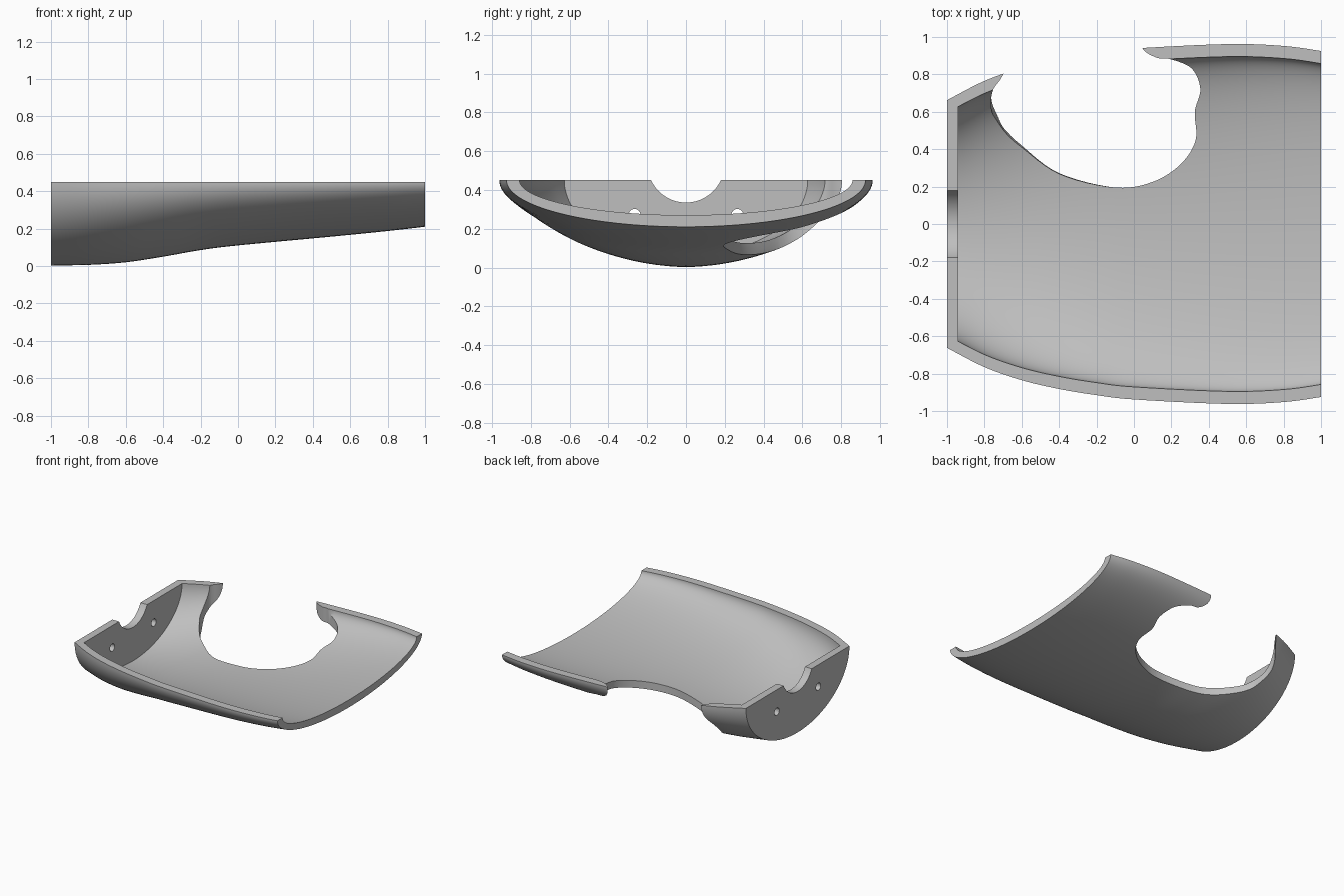
import bpy, bmesh, math
from mathutils import Vector

if "Cube" in bpy.data.objects:
    bpy.data.objects.remove(bpy.data.objects["Cube"], do_unlink=True)

RIM = 0.45
# station x, half width, underside height
STATIONS = [(-1, .662, .003), (-.8, .765, .006), (-.6, .835, .02), (-.4, .882, .05),
            (-.2, .915, .085), (0, .938, .11), (.5, .962, .157), (.8, .952, .187), (1, .925, .21)]

grey = bpy.data.materials.new("plain grey")
grey.use_nodes = True
grey.diffuse_color = (.52, .52, .52, 1)
grey.node_tree.nodes["Principled BSDF"].inputs["Base Color"].default_value = (.52, .52, .52, 1)


def smooth(points, steps, closed=False):
    """Catmull-Rom curve through the points."""
    pts = [Vector(p) for p in points]
    n = len(pts)
    at = (lambda i: pts[i % n]) if closed else (lambda i: pts[min(max(i, 0), n - 1)])
    out = []
    for i in range(n if closed else n - 1):
        a, b, c, d = (at(i + k) for k in (-1, 0, 1, 2))
        for s in range(steps):
            t = s / steps
            out.append(.5 * (2 * b + (c - a) * t + (2 * a - 5 * b + 4 * c - d) * t * t
                             + (3 * b - a - 3 * c + d) * t ** 3))
    return out if closed else out + [pts[-1]]


def loft(name, rings):
    """Solid skinned over closed rings of equal length."""
    bm = bmesh.new()
    rows = [[bm.verts.new(p) for p in ring] for ring in rings]
    for a, b in zip(rows, rows[1:]):
        for i in range(len(a)):
            j = (i + 1) % len(a)
            bm.faces.new((a[i], a[j], b[j], b[i]))
    bm.faces.new(rows[0])
    bm.faces.new(rows[-1])
    bmesh.ops.recalc_face_normals(bm, faces=bm.faces)
    mesh = bpy.data.meshes.new(name)
    bm.to_mesh(mesh)
    bm.free()
    mesh.materials.append(grey)
    obj = bpy.data.objects.new(name, mesh)
    bpy.context.collection.objects.link(obj)
    return obj


def bowl(x, width, low, wall=0.0, floor=0.0, raise_top=0.0, sides=72):
    """Half-ellipse section, optionally thinned and extended upwards."""
    w, depth = width - wall, RIM - low - floor
    arc = [(x, -w * math.cos(math.pi * i / sides), RIM - depth * math.sin(math.pi * i / sides))
           for i in range(sides + 1)]
    if raise_top:
        arc = [(x, -w, RIM + raise_top)] + arc + [(x, w, RIM + raise_top)]
    return arc


def rod(name, y, z, radius):
    """Round cutter through the end wall."""
    ring = [(y + radius * math.cos(math.tau * i / 48), z + radius * math.sin(math.tau * i / 48))
            for i in range(48)]
    return loft(name, [[(x, *p) for p in ring] for x in (-1.1, -.85)])


# Outer body
stations = smooth(STATIONS, 6)
shell = loft("curved_shell", [bowl(*s) for s in stations])

# Hollow interior, leaving a wall at the narrow end
x0 = -.94
low = next(i for i, s in enumerate(stations) if s.x > x0 + .005)
a, b = stations[low - 1], stations[low]
inside = [a.lerp(b, (x0 - a.x) / (b.x - a.x))] + stations[low:]
end = stations[-1] + (stations[-1] - stations[-2])
cavity = loft("cavity_cutter", [bowl(*s, .067, .06, .2) for s in inside + [end]])

# Side opening: a shared outline, with a bevelled narrow-end edge
shared = [(-.1, .195), (.1, .225), (.25, .32), (.33, .45), (.325, .6),
          (.355, .72), (.31, .83), (.2, .88), (.12, .89), (.04, .947), (0, 1.1), (-.35, 1.15), (-.62, 1.0)]
lower = [(-.7, .8), (-.74, .72), (-.725, .61), (-.7, .52), (-.6, .42), (-.4, .272)]
upper = [(-.7, .8), (-.757, .71), (-.76, .6), (-.7, .49), (-.6, .385), (-.4, .255)]
outlines = [smooth(shared + part, 6, True) for part in (lower, upper)]
opening = loft("opening_cutter", [[(p.x, p.y, z) for p in outlines[k]]
                                  for k, z in ((0, -.2), (0, .1), (1, .23), (1, .7))])

# End wall notch and screw holes
cutters = [cavity, opening, rod("notch_cutter", 0, .5335, .1985)]
cutters += [rod("screw_hole_cutter", side * .265, .272, .03) for side in (-1, 1)]

for cutter in cutters:
    mod = shell.modifiers.new(cutter.name, 'BOOLEAN')
    mod.operation, mod.solver, mod.object = 'DIFFERENCE', 'EXACT', cutter
bpy.context.view_layer.update()
cut = bpy.data.meshes.new_from_object(shell.evaluated_get(bpy.context.evaluated_depsgraph_get()))
shell.modifiers.clear()
shell.data = cut
for cutter in cutters:
    bpy.data.objects.remove(cutter, do_unlink=True)

bpy.ops.object.select_all(action='DESELECT')
shell.select_set(True)
bpy.context.view_layer.objects.active = shell
bpy.ops.object.shade_smooth_by_angle(angle=math.radians(30))
